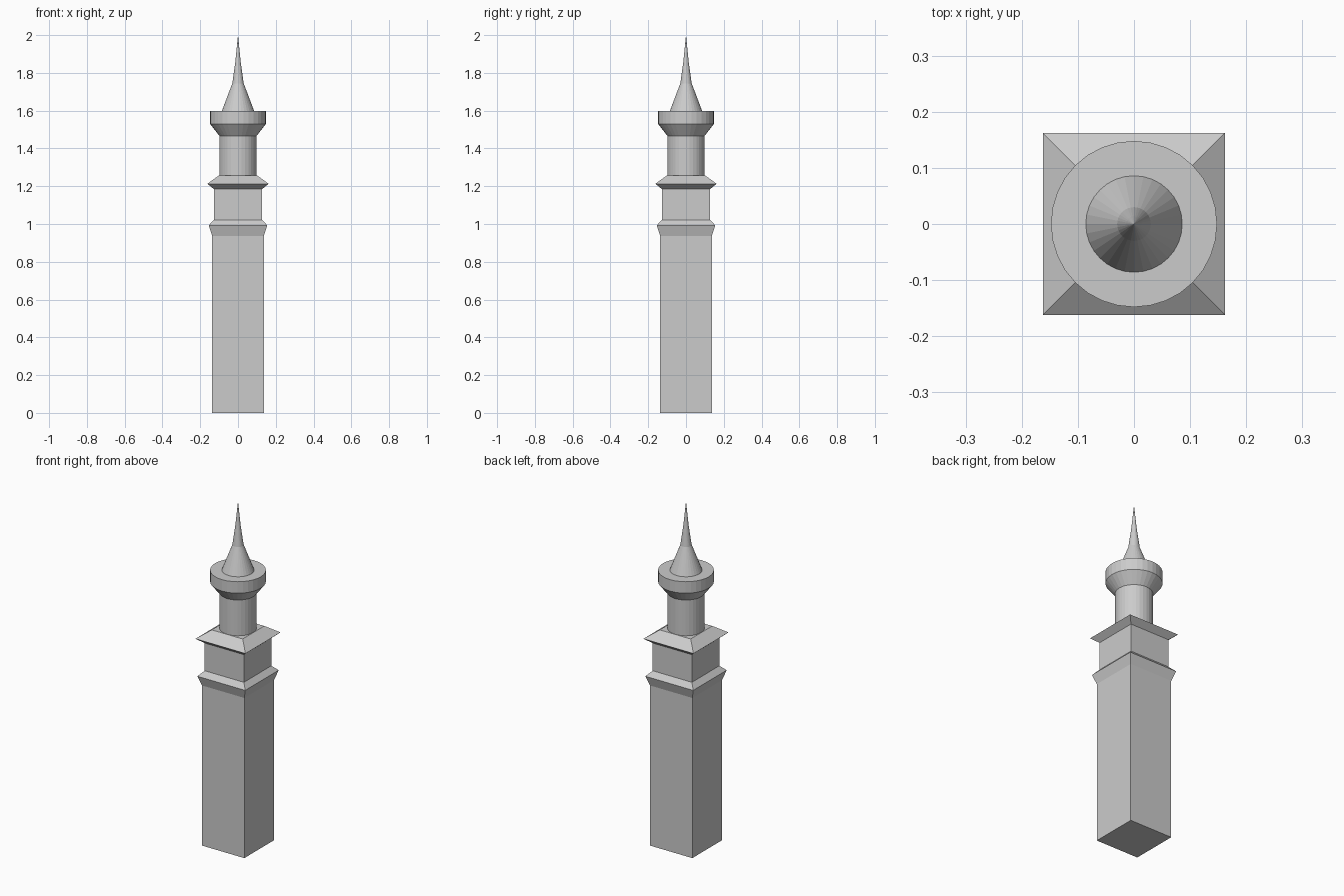
import bpy, bmesh, math

if "Cube" in bpy.data.objects:
    bpy.data.objects.remove(bpy.data.objects["Cube"])


def lathe(name, profile, sides):
    """Closed solid from (radius, z) rings; four sides means radius is the half width."""
    square = sides == 4
    grow = math.sqrt(2) if square else 1.0
    start = math.pi / 4 if square else 0.0
    bm = bmesh.new()
    rings = []
    for r, z in profile:
        if r == 0:
            rings.append([bm.verts.new((0, 0, z))] * sides)
            continue
        rings.append([bm.verts.new((r * grow * math.cos(start + math.tau * i / sides),
                                    r * grow * math.sin(start + math.tau * i / sides), z))
                      for i in range(sides)])
    for a, b in zip(rings, rings[1:]):
        for i in range(sides):
            j = (i + 1) % sides
            quad = [a[i], a[j], b[j], b[i]]
            bm.faces.new(list(dict.fromkeys(quad)))
    # Cap the open ends
    if profile[0][0] > 0:
        bm.faces.new(rings[0][::-1])
    if profile[-1][0] > 0:
        bm.faces.new(rings[-1])
    bmesh.ops.recalc_face_normals(bm, faces=bm.faces)
    mesh = bpy.data.meshes.new(name)
    bm.to_mesh(mesh)
    bm.free()
    obj = bpy.data.objects.new(name, mesh)
    bpy.context.collection.objects.link(obj)
    return obj


# Square tower: shaft, lower ledge, upper storey and overhanging cornice
lathe("square_tower", [(0.137, 0), (0.137, 0.937), (0.155, 0.993), (0.127, 1.022),
                       (0.127, 1.184), (0.162, 1.213), (0.10, 1.258)], 4)

# Round turret: drum, flared balcony, flat deck and concave spire
lathe("round_turret", [(0.099, 1.258), (0.099, 1.467), (0.148, 1.53), (0.148, 1.597),
                       (0.086, 1.597), (0.03, 1.745), (0.014, 1.86), (0, 2.0)], 32)
